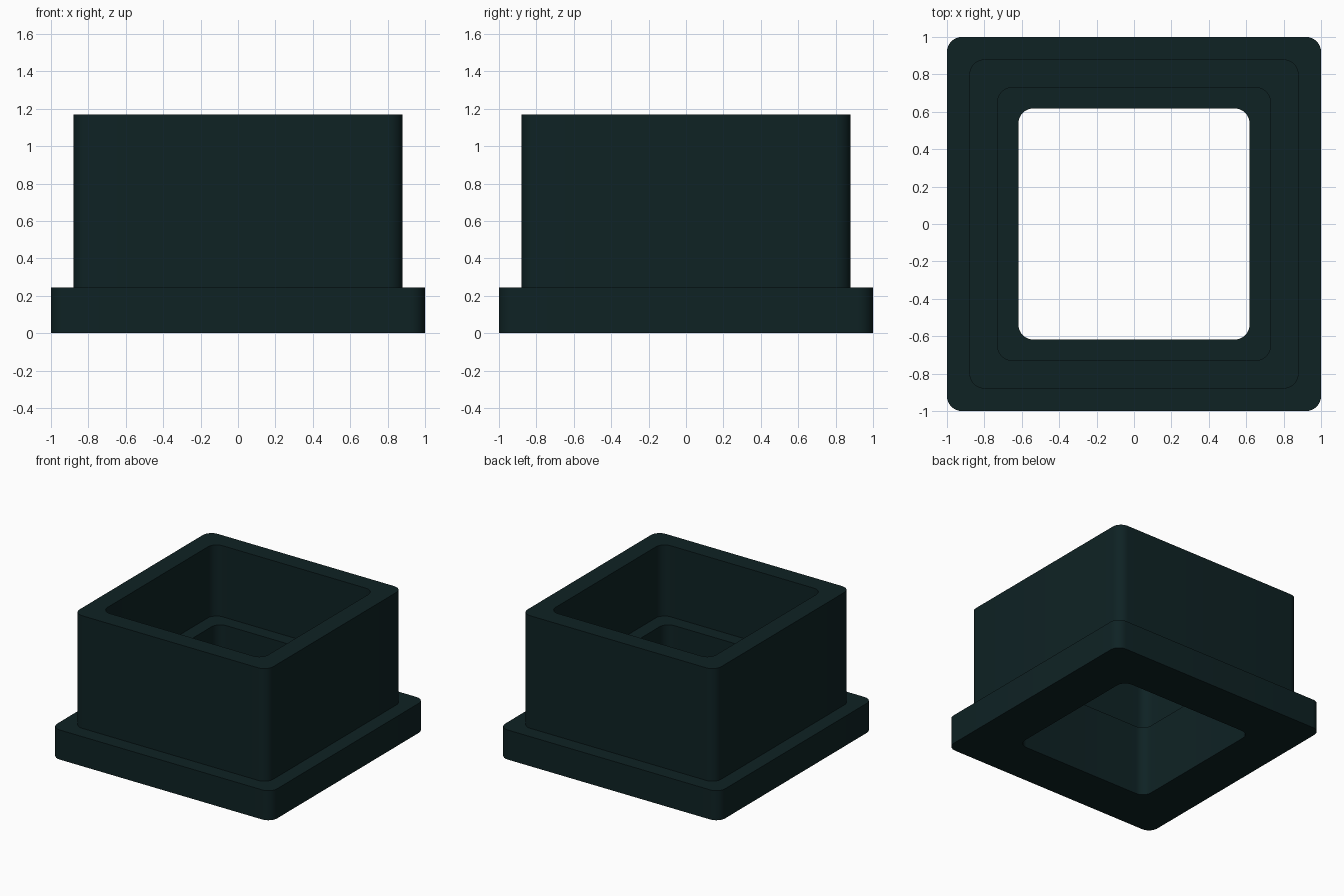
import bpy, bmesh, math

if "Cube" in bpy.data.objects:
    bpy.data.objects.remove(bpy.data.objects["Cube"])

mat = bpy.data.materials.new("dark teal")
mat.diffuse_color = (0.0045, 0.0160, 0.0175, 1)
mat.use_nodes = True
mat.node_tree.nodes["Principled BSDF"].inputs["Base Color"].default_value = mat.diffuse_color

RADIUS = 0.08
STEPS = 8


def rounded_square(bm, half, z):
    """Ring of vertices around a square with rounded corners."""
    ring = []
    for corner in range(4):
        mid = math.pi / 4 + corner * math.pi / 2
        cx = math.copysign(half - RADIUS, math.cos(mid))
        cy = math.copysign(half - RADIUS, math.sin(mid))
        for i in range(STEPS + 1):
            a = corner * math.pi / 2 + i / STEPS * math.pi / 2
            ring.append(bm.verts.new((cx + RADIUS * math.cos(a), cy + RADIUS * math.sin(a), z)))
    return ring


# Section of the wall: half width and height, outside up, then inside down
section = [(1.0, 0), (1.0, 0.243),        # base flange
           (0.88, 0.243), (0.88, 1.168),  # outer wall
           (0.73, 1.168), (0.73, 0.584),  # rim and upper opening
           (0.618, 0.584), (0.618, 0)]    # inner ledge and lower opening

bm = bmesh.new()
rings = [rounded_square(bm, h, z) for h, z in section]
for a, b in zip(rings, rings[1:] + rings[:1]):
    for i in range(len(a)):
        j = (i + 1) % len(a)
        bm.faces.new((a[i], a[j], b[j], b[i]))
bmesh.ops.recalc_face_normals(bm, faces=bm.faces)

mesh = bpy.data.meshes.new("flanged_socket")
bm.to_mesh(mesh)
bm.free()
mesh.materials.append(mat)
socket = bpy.data.objects.new("flanged_socket", mesh)
bpy.context.collection.objects.link(socket)

# Smooth corners, sharp edges
bpy.context.view_layer.objects.active = socket
socket.select_set(True)
bpy.ops.object.shade_smooth_by_angle(angle=math.radians(30))
